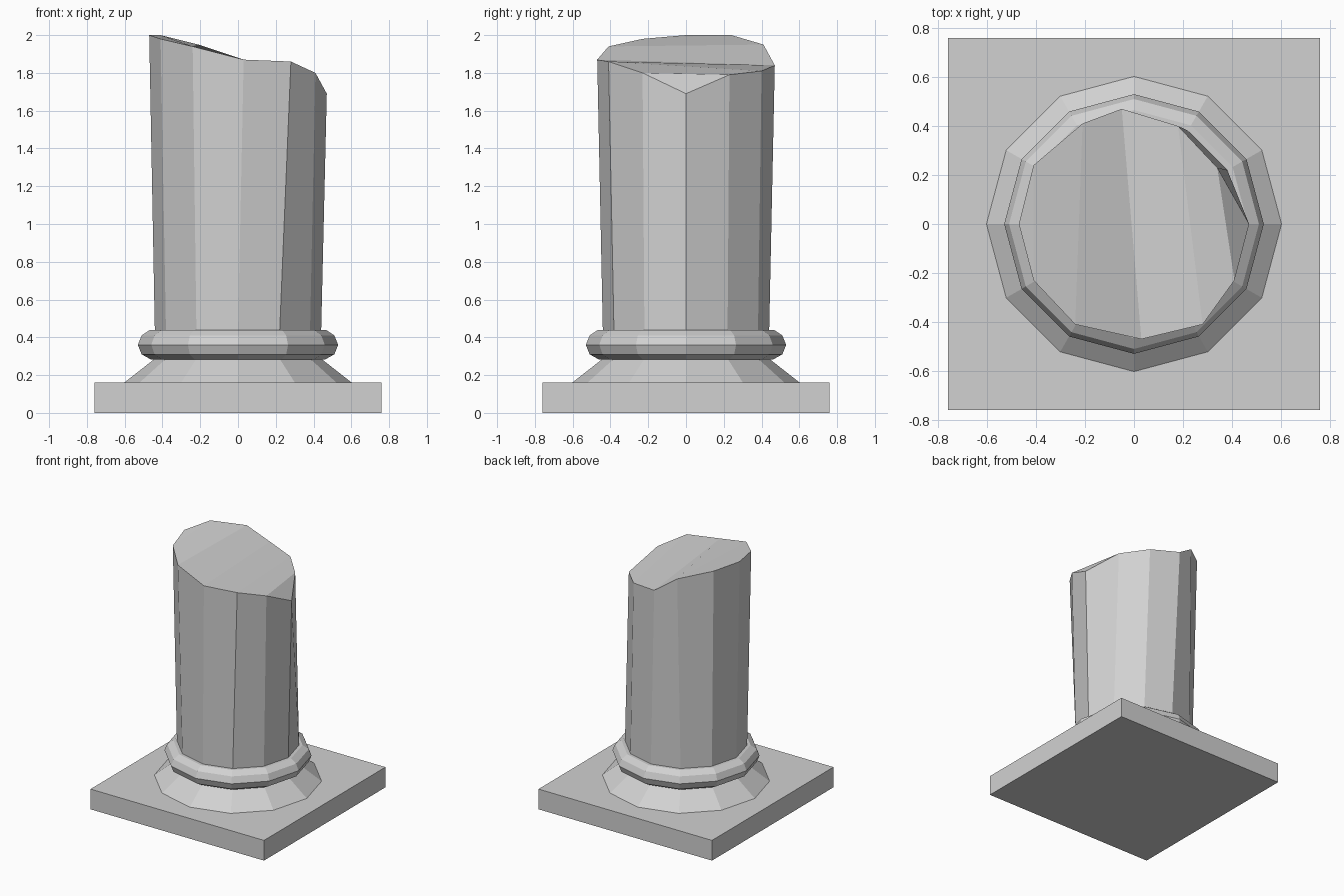
import bpy
import bmesh
import math

cube = bpy.data.objects.get("Cube")
if cube:
    bpy.data.objects.remove(cube, do_unlink=True)

SIDES = 12

stone = bpy.data.materials.new("grey_stone")
stone.use_nodes = True
grey = (0.64, 0.64, 0.64, 1)
stone.diffuse_color = grey
stone.node_tree.nodes["Principled BSDF"].inputs["Base Color"].default_value = grey


def finish(name, bm):
    """Turn a bmesh into a flat-shaded stone object."""
    bmesh.ops.recalc_face_normals(bm, faces=bm.faces[:])
    mesh = bpy.data.meshes.new(name)
    bm.to_mesh(mesh)
    bm.free()
    mesh.materials.append(stone)
    obj = bpy.data.objects.new(name, mesh)
    bpy.context.collection.objects.link(obj)
    return obj


def ring(bm, radius, z):
    """Twelve vertices, starting at -x and running clockwise from above."""
    angles = [math.pi - i * math.tau / SIDES for i in range(SIDES)]
    return [bm.verts.new((radius * math.cos(a), radius * math.sin(a), z)) for a in angles]


def bridge(bm, low, high):
    for i in range(SIDES):
        j = (i + 1) % SIDES
        bm.faces.new((low[i], low[j], high[j], high[i]))


def lathe(name, profile):
    """Capped turned part from (radius, height) points."""
    bm = bmesh.new()
    rings = [ring(bm, r, z) for r, z in profile]
    for low, high in zip(rings, rings[1:]):
        bridge(bm, low, high)
    bm.faces.new(rings[0])
    bm.faces.new(rings[-1])
    return finish(name, bm)


# Square plinth
bm = bmesh.new()
bmesh.ops.create_cube(bm, size=1)
bmesh.ops.scale(bm, vec=(1.52, 1.52, 0.16), verts=bm.verts[:])
bmesh.ops.translate(bm, vec=(0, 0, 0.08), verts=bm.verts[:])
finish("plinth", bm)

# Sloping foot and rounded collar
lathe("sloping_foot", [(0.605, 0.158), (0.43, 0.295)])
lathe("collar", [(0.46, 0.282), (0.51, 0.31), (0.53, 0.36), (0.51, 0.41), (0.465, 0.44)])

# Broken shaft: even ring below, uneven broken rim above
rim = [
    (-0.47, 0, 2.0), (-0.41, 0.24, 2.0), (-0.21, 0.41, 1.95), (-0.05, 0.47, 1.84),
    (0.18, 0.40, 1.81), (0.34, 0.23, 1.79), (0.47, 0, 1.69), (0.41, -0.23, 1.80),
    (0.28, -0.41, 1.86), (0.03, -0.47, 1.87), (-0.24, -0.41, 1.94), (-0.41, -0.23, 1.98),
]
bm = bmesh.new()
bottom = ring(bm, 0.44, 0.42)
top = [bm.verts.new(p) for p in rim]
bridge(bm, bottom, top)
bm.faces.new(bottom)

# Broken surface: strips running front to back across the rim
bm.faces.new((top[11], top[0], top[1]))
for i in range(1, 5):
    bm.faces.new((top[i], top[i + 1], top[11 - i], top[12 - i]))
bm.faces.new((top[5], top[6], top[7]))
finish("broken_shaft", bm)
